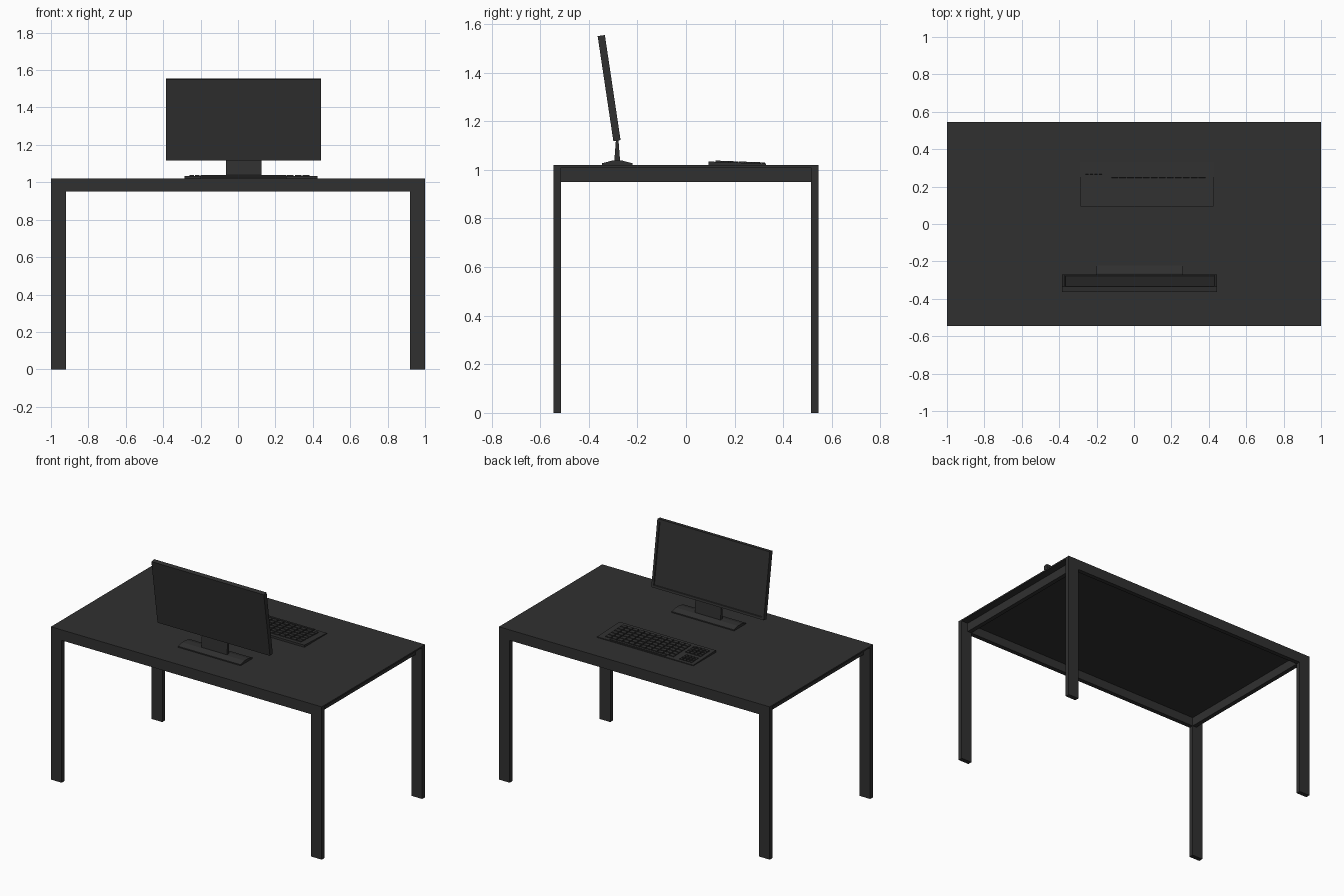
import bpy, bmesh
from math import radians, atan
from mathutils import Matrix, Vector

if "Cube" in bpy.data.objects:
    bpy.data.objects.remove(bpy.data.objects["Cube"])

dark = bpy.data.materials.new("charcoal")
dark.diffuse_color = (0.03, 0.03, 0.03, 1)
dark.use_nodes = True
dark.node_tree.nodes["Principled BSDF"].inputs["Base Color"].default_value = dark.diffuse_color


def finish(bm, name):
    bmesh.ops.recalc_face_normals(bm, faces=bm.faces)
    me = bpy.data.meshes.new(name)
    bm.to_mesh(me)
    bm.free()
    ob = bpy.data.objects.new(name, me)
    me.materials.append(dark)
    bpy.context.collection.objects.link(ob)
    return ob


def add_box(bm, lo, hi, rot=Matrix()):
    lo, hi = Vector(lo), Vector(hi)
    m = Matrix.Translation((lo + hi) / 2) @ rot @ Matrix.Diagonal((*(hi - lo), 1))
    bmesh.ops.create_cube(bm, size=1, matrix=m)


def box(name, lo, hi):
    bm = bmesh.new()
    add_box(bm, lo, hi)
    return finish(bm, name)


def extrude_x(name, profile, x0, x1):
    """Extrude a (y, z) outline along x."""
    bm = bmesh.new()
    face = bm.faces.new([bm.verts.new((x0, y, z)) for y, z in profile])
    ext = bmesh.ops.extrude_face_region(bm, geom=[face])
    moved = [g for g in ext["geom"] if isinstance(g, bmesh.types.BMVert)]
    bmesh.ops.translate(bm, verts=moved, vec=(x1 - x0, 0, 0))
    return finish(bm, name)


# Desk: thin top, four flat legs, flush long rails and recessed side rails
TOP = 1.02
W, D = 1.0, 0.545
LEG_X, LEG_Y = 0.08, 0.03
box("table_top", (-W, -D, TOP - 0.01), (W, D, TOP))
for s, side in ((-1, "left"), (1, "right")):
    for t, end in ((-1, "front"), (1, "back")):
        xs = sorted((s * W, s * (W - LEG_X)))
        ys = sorted((t * D, t * (D - LEG_Y)))
        box(f"{end}_{side}_leg", (xs[0], ys[0], 0), (xs[1], ys[1], TOP - 0.01))
    xs = sorted((s * (W - LEG_X), s * (W - LEG_X + 0.03)))
    box(f"{side}_rail", (xs[0], -D + LEG_Y, 0.95), (xs[1], D - LEG_Y, TOP - 0.01))
for t, end in ((-1, "front"), (1, "back")):
    ys = sorted((t * D, t * (D - LEG_Y)))
    box(f"{end}_rail", (-W + LEG_X, ys[0], 0.95), (W - LEG_X, ys[1], TOP - 0.01))

# Monitor panel: screen faces +y, inset inside a narrow bezel
bm = bmesh.new()
add_box(bm, (-0.415, -0.015, 0), (0.415, 0.015, 0.437))
bm.normal_update()
screen = max(bm.faces, key=lambda f: f.normal.y)
bmesh.ops.inset_region(bm, faces=[screen], thickness=0.022)
bmesh.ops.inset_region(bm, faces=[screen], thickness=0.003, depth=-0.006)
panel = finish(bm, "monitor_panel")
panel.location = (0.03, -0.284, 1.12)
panel.rotation_euler.x = radians(8.5)

# Monitor stand: sloped foot plate and tapered neck
c = -0.283
extrude_x("monitor_foot", [(c - 0.062, TOP), (c + 0.062, TOP), (c + 0.062, 1.027),
                           (c + 0.02, 1.038), (c - 0.02, 1.038), (c - 0.062, 1.027)],
          -0.2, 0.26)
extrude_x("monitor_neck", [(c - 0.012, 1.035), (c + 0.012, 1.035),
                           (c + 0.004, 1.14), (c - 0.004, 1.14)], -0.065, 0.125)

# Keyboard body: low wedge, thicker on the monitor side
Y0, Y1, Z0, Z1 = 0.093, 0.33, 1.034, 1.025
extrude_x("keyboard_body", [(Y0, TOP), (Y1, TOP), (Y1, Z1), (Y0, Z0)], -0.285, 0.425)
slope = (Z1 - Z0) / (Y1 - Y0)
tilt = Matrix.Rotation(atan(slope), 4, 'X')


def keys(name, x0, x1, y0, y1, cols, rows, gap=0.007):
    """Grid of separate keys lying on the sloped body."""
    bm = bmesh.new()
    px, py = (x1 - x0) / cols, (y1 - y0) / rows
    for i in range(cols):
        for j in range(rows):
            x, y = x0 + (i + 0.5) * px, y0 + (j + 0.5) * py
            z = Z0 + slope * (y - Y0)
            hx, hy = (px - gap) / 2, (py - gap) / 2
            add_box(bm, (x - hx, y - hy, z - 0.003), (x + hx, y + hy, z + 0.005), tilt)
    return finish(bm, name)


keys("main_keys", -0.125, 0.385, 0.117, 0.307, 12, 6)
keys("space_bar", -0.08, 0.34, 0.307, 0.329, 1, 1)
keys("number_keys", -0.263, -0.143, 0.117, 0.217, 4, 4)
keys("arrow_keys", -0.263, -0.167, 0.237, 0.313, 4, 3)
